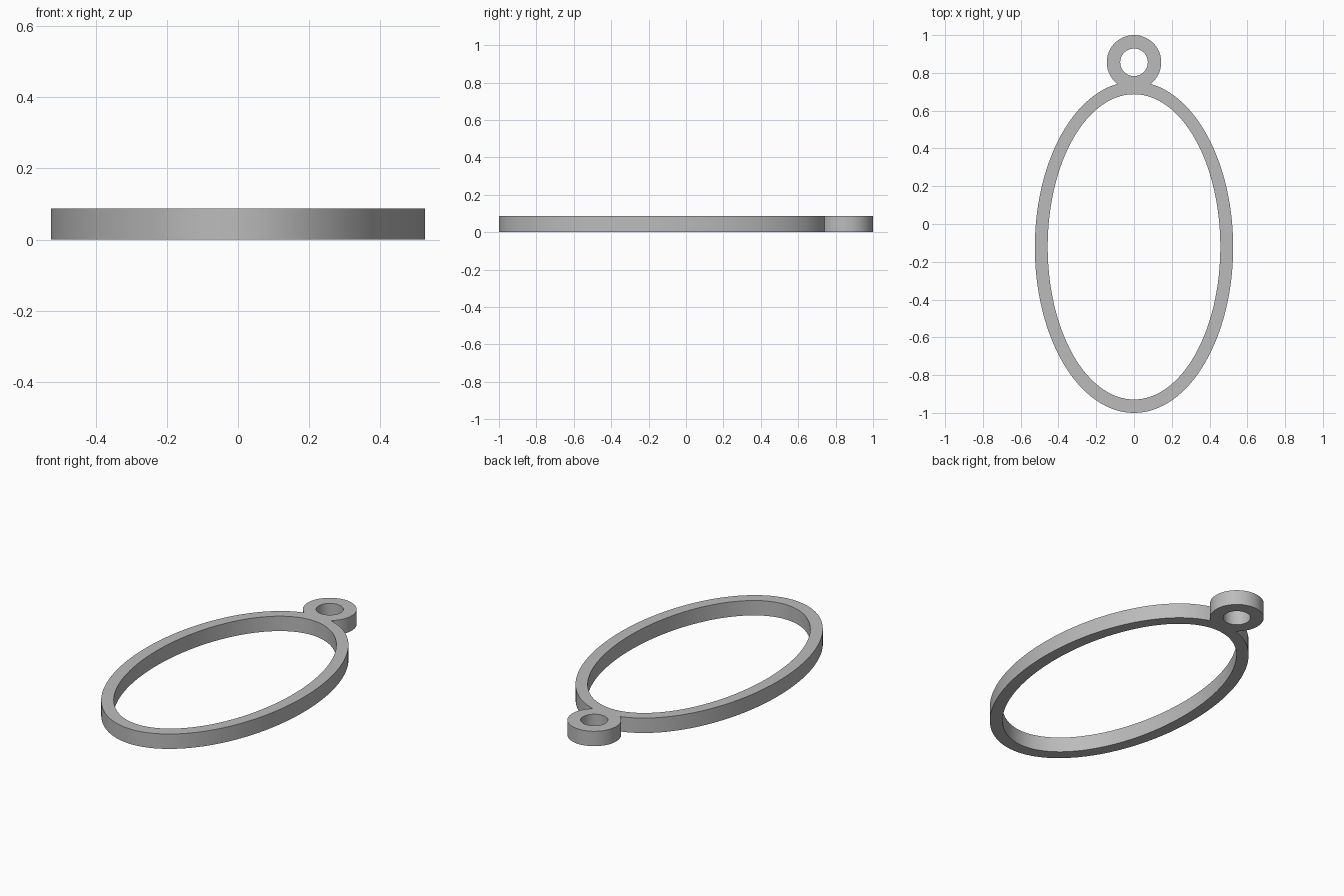
import bpy
import bmesh
from math import sin, cos, pi, sqrt

cube = bpy.data.objects.get("Cube")
if cube:
    bpy.data.objects.remove(cube, do_unlink=True)

HEIGHT = 0.088
FRAME_Y, FRAME_RX, FRAME_RY = -0.123, 0.525, 0.877
LOOP_Y, LOOP_R = 0.856, 0.144


def arc(cy, rx, ry, start, end, steps):
    """Points on an ellipse centred on x = 0, both ends included."""
    angles = [start + (end - start) * i / steps for i in range(steps + 1)]
    return [(rx * cos(a), cy + ry * sin(a)) for a in angles]


def meeting_angle(inside):
    """Bisect the angle in the right half where an arc enters the other part."""
    low, high = -pi / 2, pi / 2
    for _ in range(50):
        mid = (low + high) / 2
        if inside(mid):
            high = mid
        else:
            low = mid
    return low


# Where the oval frame and the hanging loop meet
frame_angle = meeting_angle(
    lambda a: (FRAME_RX * cos(a)) ** 2
    + (FRAME_Y + FRAME_RY * sin(a) - LOOP_Y) ** 2 < LOOP_R ** 2)
loop_angle = meeting_angle(
    lambda a: (LOOP_R * cos(a) / FRAME_RX) ** 2
    + ((LOOP_Y + LOOP_R * sin(a) - FRAME_Y) / FRAME_RY) ** 2 > 1)

# Outer outline of both parts, then the two openings
outline = arc(FRAME_Y, FRAME_RX, FRAME_RY, -pi - frame_angle, frame_angle, 120)
outline += arc(LOOP_Y, LOOP_R, LOOP_R, loop_angle, pi - loop_angle, 64)[1:-1]
frame_hole = arc(-0.121, 0.457, 0.808, 0, 2 * pi, 128)[:-1]
loop_hole = arc(LOOP_Y, 0.073, 0.073, 0, 2 * pi, 64)[:-1]

curve = bpy.data.curves.new("pendant_frame", 'CURVE')
curve.dimensions = '2D'
curve.fill_mode = 'BOTH'
curve.extrude = HEIGHT / 2
for points in (outline, frame_hole, loop_hole):
    spline = curve.splines.new('POLY')
    spline.points.add(len(points) - 1)
    for point, (x, y) in zip(spline.points, points):
        point.co = (x, y, 0, 1)
    spline.use_cyclic_u = True

pendant = bpy.data.objects.new("pendant_frame", curve)
bpy.context.collection.objects.link(pendant)
bpy.ops.object.select_all(action='DESELECT')
pendant.select_set(True)
bpy.context.view_layer.objects.active = pendant
bpy.ops.object.convert(target='MESH')
pendant = bpy.context.object

# Join caps to walls and stand the part on the ground
bm = bmesh.new()
bm.from_mesh(pendant.data)
bmesh.ops.remove_doubles(bm, verts=bm.verts[:], dist=0.0001)
bmesh.ops.recalc_face_normals(bm, faces=bm.faces[:])
bmesh.ops.translate(bm, verts=bm.verts[:], vec=(0, 0, HEIGHT / 2))
bm.to_mesh(pendant.data)
bm.free()
bpy.ops.object.shade_smooth_by_angle(angle=pi / 6)

# Plain grey
grey = bpy.data.materials.new("grey")
grey.use_nodes = True
colour = (0.5, 0.5, 0.5, 1)
grey.diffuse_color = colour
grey.node_tree.nodes["Principled BSDF"].inputs["Base Color"].default_value = colour
pendant.data.materials.clear()
pendant.data.materials.append(grey)
